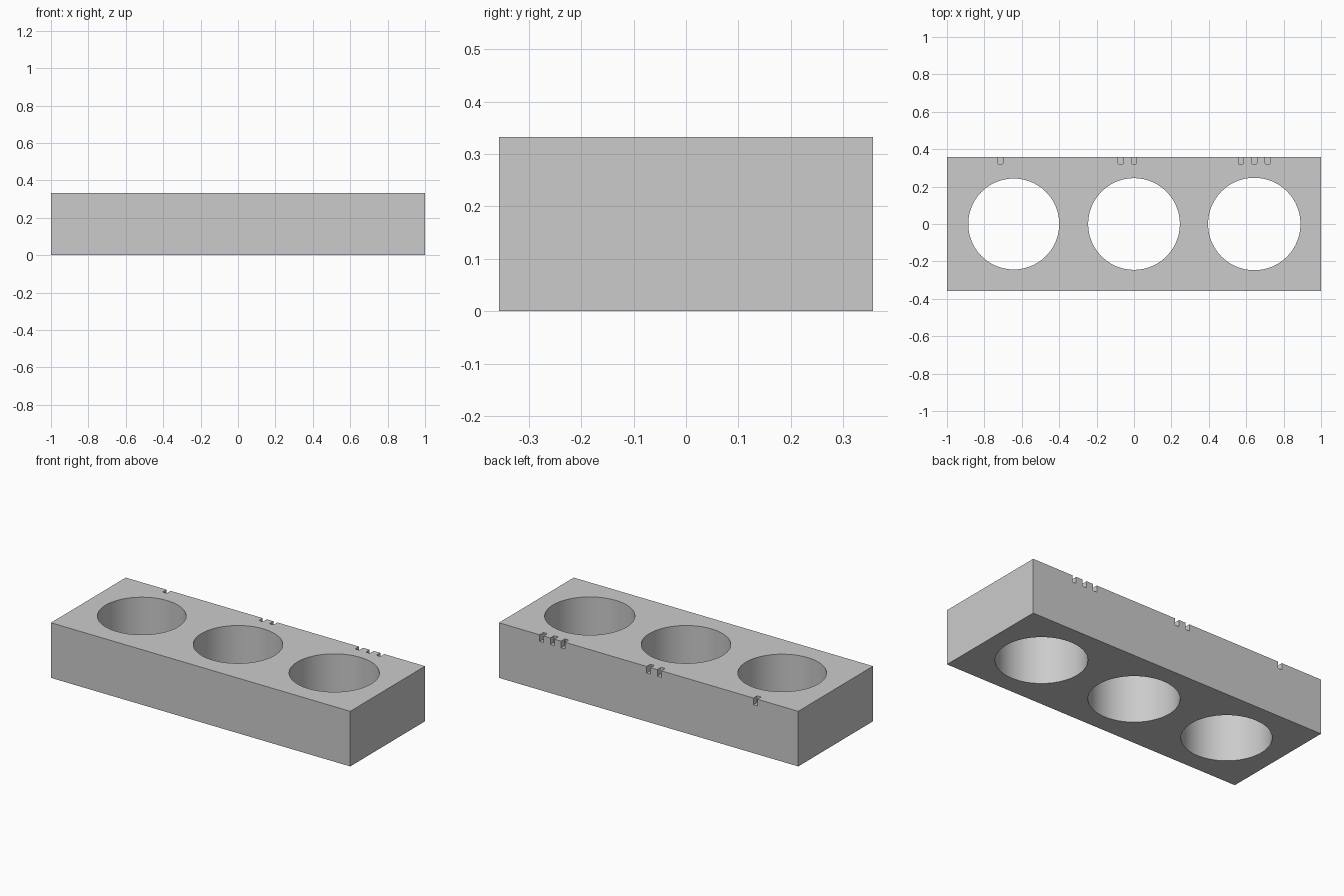
import bpy
import bmesh
from math import radians

cube = bpy.data.objects.get("Cube")
if cube:
    bpy.data.objects.remove(cube, do_unlink=True)

LENGTH, WIDTH, HEIGHT = 2.0, 0.714, 0.333
PITCH = 0.643          # spacing of the holes
STEP = 0.0714          # spacing of the marker notches
NOTCH = (0.027, 0.074, 0.08)

grey = bpy.data.materials.new("plain grey")
grey.use_nodes = True
colour = (0.6, 0.6, 0.6, 1)
grey.diffuse_color = colour
grey.node_tree.nodes["Principled BSDF"].inputs["Base Color"].default_value = colour


def box(name, size, location):
    bpy.ops.mesh.primitive_cube_add(size=1, location=location)
    obj = bpy.context.object
    obj.name = name
    obj.scale = size
    bpy.ops.object.transform_apply(location=False, rotation=False, scale=True)
    obj.data.materials.append(grey)
    return obj


def cut(target, cutter):
    cutter.hide_render = True
    mod = target.modifiers.new(cutter.name, "BOOLEAN")
    mod.operation = "DIFFERENCE"
    mod.solver = "EXACT"
    mod.object = cutter
    bpy.context.view_layer.objects.active = target
    bpy.ops.object.modifier_apply(modifier=mod.name)
    bpy.data.objects.remove(cutter, do_unlink=True)


# Solid block
block = box("holder_block", (LENGTH, WIDTH, HEIGHT), (0, 0, HEIGHT / 2))

# Three round through holes, each slightly wider than the last
for i, radius in enumerate((0.243, 0.245, 0.247)):
    bpy.ops.mesh.primitive_cylinder_add(
        vertices=96, radius=radius, depth=1, location=((i - 1) * PITCH, 0, HEIGHT / 2))
    hole = bpy.context.object
    hole.name = "hole_cutter"
    hole.data.materials.append(grey)
    cut(block, hole)

# Counting notches on the back top edge: one, two and three
for i, marks in enumerate(((-1,), (-1, 0), (-1, 0, 1))):
    for mark in marks:
        x = (i - 1) * PITCH + mark * STEP
        notch = box("notch_cutter", NOTCH, (x, WIDTH / 2, HEIGHT))
        bm = bmesh.new()
        bm.from_mesh(notch.data)
        upright = [e for e in bm.edges
                   if abs(e.verts[0].co.z - e.verts[1].co.z) > 0.01]
        bmesh.ops.bevel(bm, geom=upright, offset=0.006, segments=3,
                        profile=0.5, affect="EDGES")
        bm.to_mesh(notch.data)
        bm.free()
        cut(block, notch)

# Smooth hole walls with crisp edges
bpy.ops.object.select_all(action="DESELECT")
block.select_set(True)
bpy.context.view_layer.objects.active = block
bpy.ops.object.shade_smooth_by_angle(angle=radians(30))
